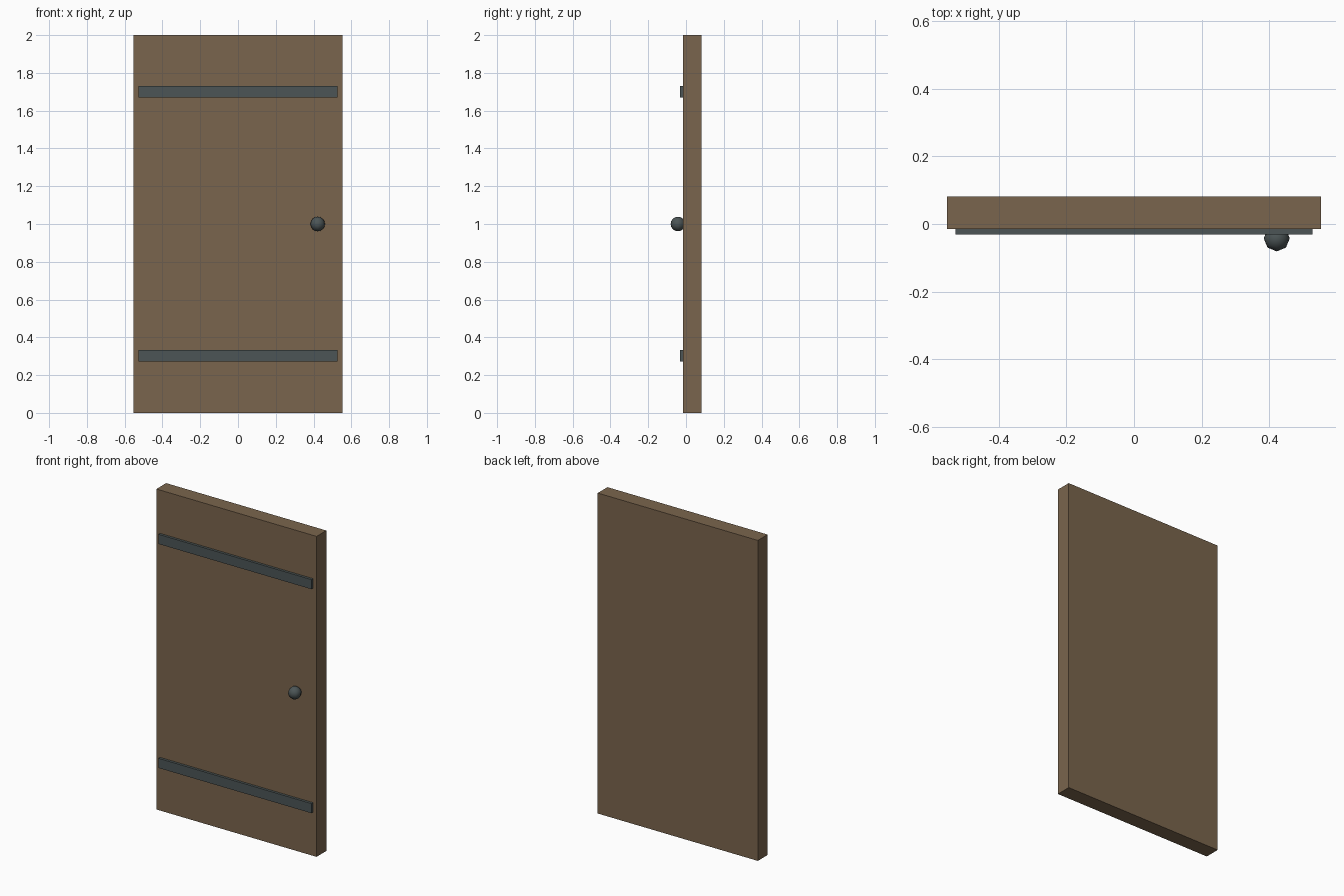
import bpy

if "Cube" in bpy.data.objects:
    bpy.data.objects.remove(bpy.data.objects["Cube"])


def material(name, rgb):
    m = bpy.data.materials.new(name)
    m.diffuse_color = (*rgb, 1.0)
    m.use_nodes = True
    m.node_tree.nodes["Principled BSDF"].inputs["Base Color"].default_value = m.diffuse_color
    return m


wood = material("brown_wood", (0.195, 0.130, 0.074))
iron = material("dark_iron", (0.072, 0.091, 0.093))


def box(name, lo, hi, mat):
    center = [(a + b) / 2 for a, b in zip(lo, hi)]
    bpy.ops.mesh.primitive_cube_add(size=1, location=center)
    ob = bpy.context.object
    ob.name = name
    ob.scale = [b - a for a, b in zip(lo, hi)]
    bpy.ops.object.transform_apply(location=False, rotation=False, scale=True)
    ob.data.materials.append(mat)
    return ob


# Door slab
box("door_panel", (-0.553, -0.015, 0), (0.553, 0.081, 2), wood)

# Two iron straps across the front
for name, z in (("lower_strap", 0.302), ("upper_strap", 1.70)):
    box(name, (-0.528, -0.031, z - 0.03), (0.528, -0.015, z + 0.03), iron)

# Round knob, eight sided around its upright axis
bpy.ops.mesh.primitive_uv_sphere_add(segments=8, ring_count=8, radius=0.0385,
                                     location=(0.422, -0.0425, 1.0))
knob = bpy.context.object
knob.name = "door_knob"
knob.data.materials.append(iron)
bpy.ops.object.shade_smooth()
